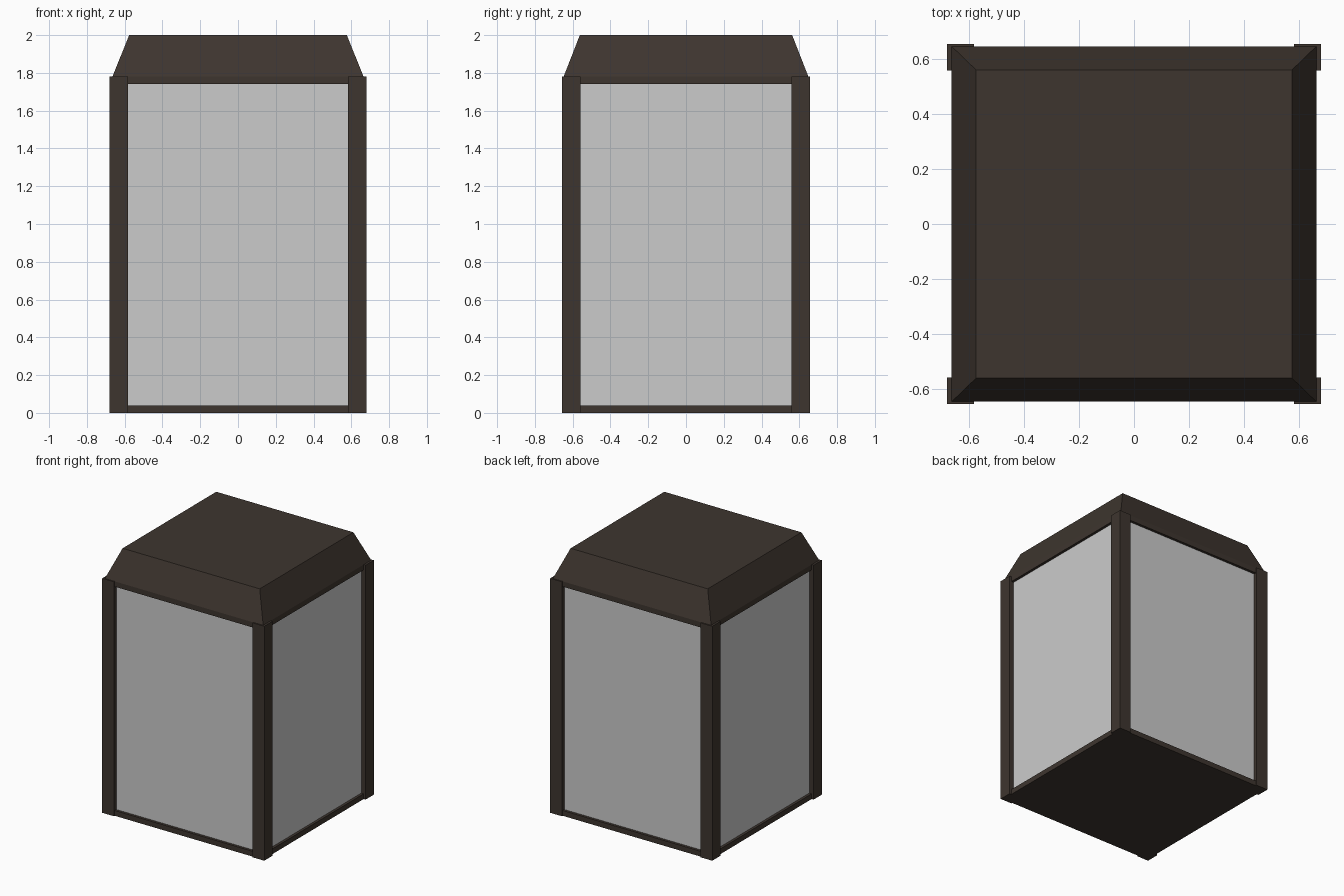
import bpy, bmesh

if "Cube" in bpy.data.objects:
    bpy.data.objects.remove(bpy.data.objects["Cube"])

brown = bpy.data.materials.new("dark_bronze")
brown.diffuse_color = (0.048, 0.036, 0.028, 1)
brown.use_nodes = True
brown.node_tree.nodes["Principled BSDF"].inputs["Base Color"].default_value = brown.diffuse_color


def block(name, x, y, z0, z1, centre=(0, 0), top=None, mat=None):
    """Box with half sizes x, y; 'top' gives smaller half sizes for a tapered top."""
    tx, ty = top or (x, y)
    bm = bmesh.new()
    bmesh.ops.create_cube(bm, size=2)
    for v in bm.verts:
        up = v.co.z > 0
        v.co = (centre[0] + v.co.x * (tx if up else x),
                centre[1] + v.co.y * (ty if up else y),
                z1 if up else z0)
    mesh = bpy.data.meshes.new(name)
    bm.to_mesh(mesh)
    bm.free()
    if mat:
        mesh.materials.append(mat)
    obj = bpy.data.objects.new(name, mesh)
    bpy.context.collection.objects.link(obj)
    return obj


# Base plate, top plate and tapered roof
block("base_plate", 0.665, 0.648, 0.0, 0.04, mat=brown)
block("top_plate", 0.665, 0.648, 1.74, 1.78, mat=brown)
block("roof", 0.665, 0.648, 1.78, 2.0, top=(0.576, 0.562), mat=brown)

# Recessed glass body
block("glass_panes", 0.645, 0.628, 0.04, 1.74)

# Four corner posts standing slightly proud of the plates
for sx, side in ((-1, "left"), (1, "right")):
    for sy, end in ((-1, "front"), (1, "back")):
        block(f"{end}_{side}_post", 0.049, 0.049, 0.0, 1.78,
              centre=(sx * 0.632, sy * 0.608), mat=brown)
